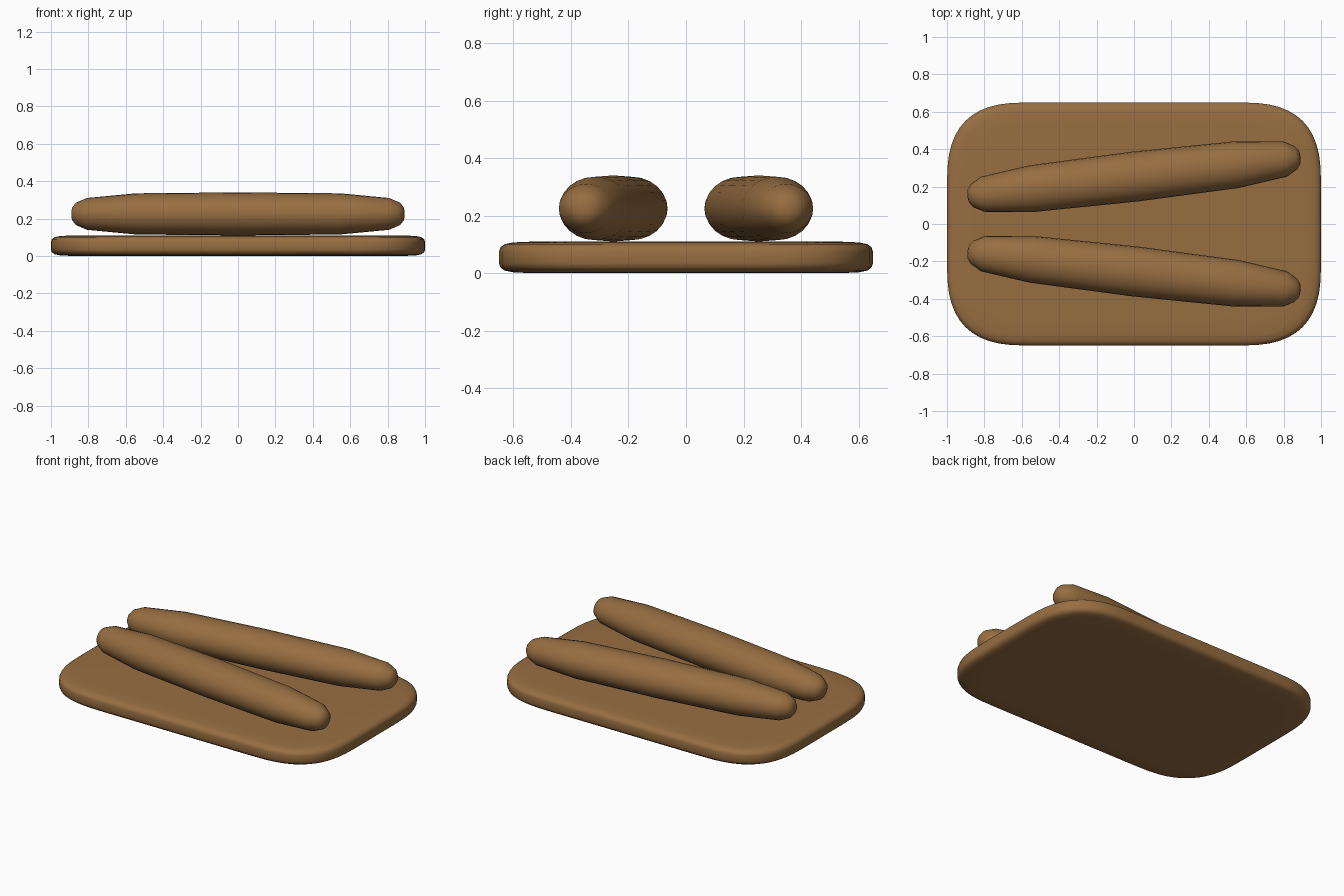
import bpy
import bmesh
from math import cos, sin, pi, atan2
from mathutils import Vector

cube = bpy.data.objects.get("Cube")
if cube:
    bpy.data.objects.remove(cube, do_unlink=True)

brown = bpy.data.materials.new("warm brown")
brown.use_nodes = True
colour = (0.31, 0.155, 0.053, 1)
brown.diffuse_color = colour
brown.node_tree.nodes["Principled BSDF"].inputs["Base Color"].default_value = colour


def loft(name, rings):
    """Skin a list of equal-length closed rings and cap both ends."""
    bm = bmesh.new()
    loops = [[bm.verts.new(p) for p in ring] for ring in rings]
    n = len(loops[0])
    for a, b in zip(loops, loops[1:]):
        for i in range(n):
            j = (i + 1) % n
            bm.faces.new((a[i], a[j], b[j], b[i]))
    bm.faces.new(loops[0][::-1])
    bm.faces.new(loops[-1])
    bmesh.ops.recalc_face_normals(bm, faces=bm.faces)
    for face in bm.faces:
        face.smooth = True
    mesh = bpy.data.meshes.new(name)
    bm.to_mesh(mesh)
    bm.free()
    mesh.materials.append(brown)
    obj = bpy.data.objects.new(name, mesh)
    bpy.context.collection.objects.link(obj)
    return obj


def board_ring(inset, z, steps=12, power=2 / 2.8):
    """Rectangle with soft, squarish rounded corners."""
    hx, hy, r = 1 - inset, 0.65 - inset, 0.45 - inset / 2
    points = []
    for quarter in range(4):
        sx = 1 if quarter in (0, 3) else -1
        sy = 1 if quarter < 2 else -1
        for k in range(steps + 1):
            t = k / steps * pi / 2
            if quarter % 2:
                t = pi / 2 - t
            c, s = max(cos(t), 0) ** power, max(sin(t), 0) ** power
            points.append(Vector((sx * (hx - r + r * c), sy * (hy - r + r * s), z)))
    return points


# Board with a softly rounded rim
rim = [(0.12, 0), (0.05, 0.003), (0.02, 0.009), (0.005, 0.02), (0, 0.035)]
thickness = 0.11
loft("board", [board_ring(i, z) for i, z in rim]
     + [board_ring(i, thickness - z) for i, z in reversed(rim)])

# Two tapered rolls, splayed apart toward +x: (distance along, half width, half height)
half = [(0, 0.134, 0.115), (0.55, 0.125, 0.11), (0.813, 0.095, 0.085),
        (0.872, 0.062, 0.06), (0.892, 0.035, 0.035), (0.896, 0.012, 0.012)]
profile = [(-u, w, h) for u, w, h in reversed(half[1:])] + half
sides = 24
for name, side in (("front_roll", -1), ("back_roll", 1)):
    rings = [[Vector((u, w * cos(2 * pi * i / sides), h * sin(2 * pi * i / sides)))
              for i in range(sides)] for u, w, h in profile]
    roll = loft(name, rings)
    roll.location = (0, side * 0.253, 0.225)
    roll.rotation_euler.z = side * atan2(0.19, 1.62)
